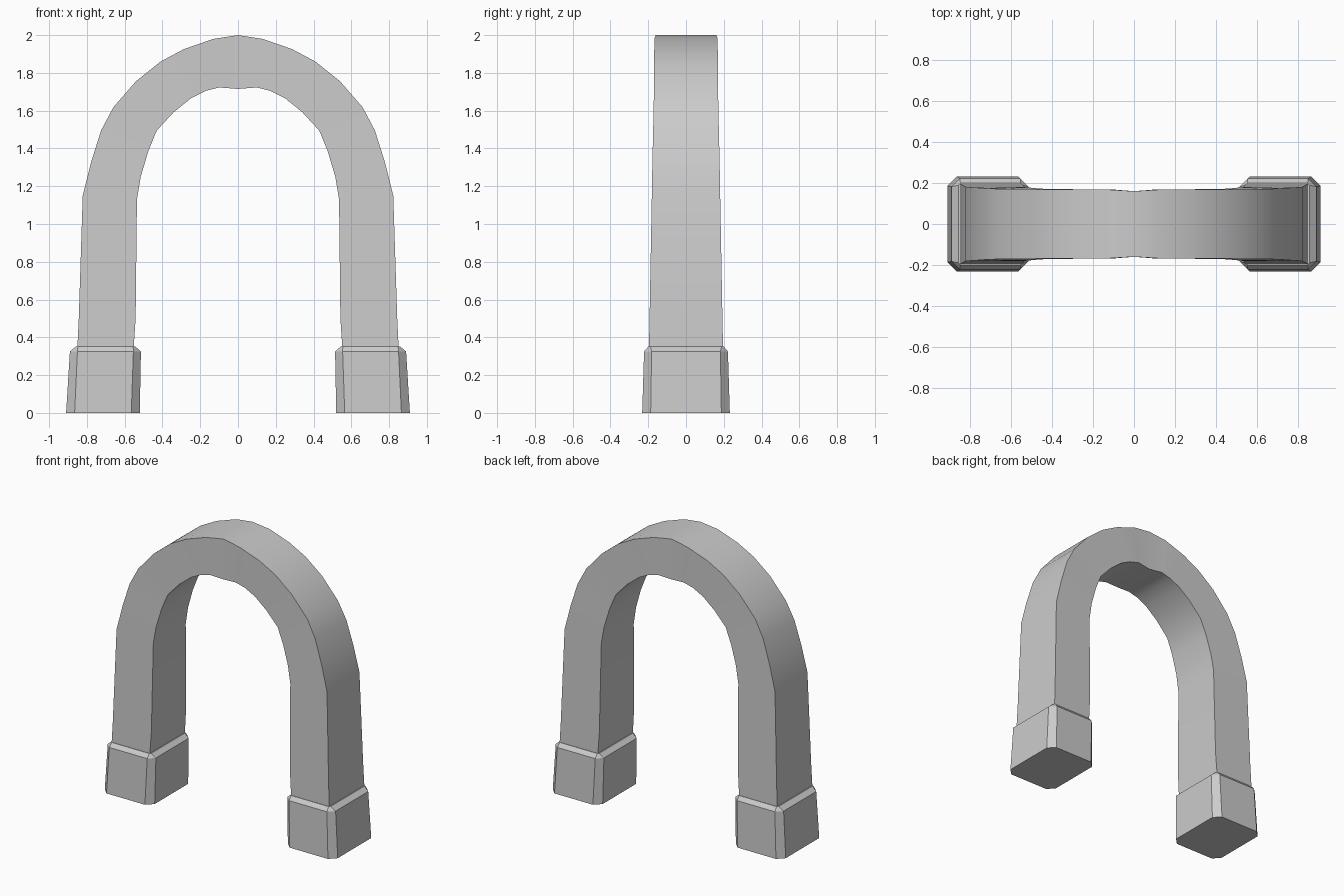
import bpy, bmesh

if "Cube" in bpy.data.objects:
    bpy.data.objects.remove(bpy.data.objects["Cube"])


def loft(name, rings, cap_start=False, cap_end=False):
    """Skin a list of equal-length point rings and mirror the result across x."""
    bm = bmesh.new()
    loops = [[bm.verts.new(p) for p in ring] for ring in rings]
    for a, b in zip(loops, loops[1:]):
        n = len(a)
        for i in range(n):
            j = (i + 1) % n
            bm.faces.new((a[i], a[j], b[j], b[i]))
    if cap_start:
        bm.faces.new(loops[0])
    if cap_end:
        bm.faces.new(loops[-1])
    bmesh.ops.recalc_face_normals(bm, faces=bm.faces)
    mesh = bpy.data.meshes.new(name)
    bm.to_mesh(mesh)
    bm.free()
    obj = bpy.data.objects.new(name, mesh)
    bpy.context.collection.objects.link(obj)
    mirror = obj.modifiers.new("Mirror", 'MIRROR')
    mirror.use_clip = True
    bpy.ops.object.select_all(action='DESELECT')
    obj.select_set(True)
    bpy.context.view_layer.objects.active = obj
    bpy.ops.object.modifier_apply(modifier="Mirror")
    # Outward normals on the whole mirrored part
    bm = bmesh.new()
    bm.from_mesh(mesh)
    bmesh.ops.recalc_face_normals(bm, faces=bm.faces)
    bm.to_mesh(mesh)
    bm.free()
    bpy.ops.object.shade_smooth_by_angle(angle=0.5)
    return obj


# Arch stations: outer x, outer z, inner x, inner z, half depth
stations = [
    (0.000, 2.000, 0.000, 1.715, 0.160),
    (0.130, 1.980, 0.100, 1.723, 0.168),
    (0.286, 1.926, 0.170, 1.705, 0.168),
    (0.410, 1.860, 0.250, 1.665, 0.169),
    (0.540, 1.756, 0.340, 1.592, 0.170),
    (0.660, 1.618, 0.430, 1.495, 0.171),
    (0.725, 1.495, 0.475, 1.385, 0.174),
    (0.778, 1.326, 0.515, 1.250, 0.178),
    (0.822, 1.150, 0.535, 1.130, 0.181),
    (0.843, 0.500, 0.542, 0.500, 0.193),
    (0.850, 0.350, 0.552, 0.350, 0.196),
]
loft("arch", [
    [(ox, -d, oz), (ox, d, oz), (ix, d, iz), (ix, -d, iz)]
    for ox, oz, ix, iz, d in stations
])


def foot_ring(z, x0, x1, d, c):
    """Rectangle with cut corners at height z."""
    return [(x0 + c, -d, z), (x1 - c, -d, z), (x1, -d + c, z), (x1, d - c, z),
            (x1 - c, d, z), (x0 + c, d, z), (x0, d - c, z), (x0, -d + c, z)]


# Feet: tapered blocks with a bevelled shoulder
loft("feet", [
    foot_ring(0.00, 0.520, 0.910, 0.232, 0.045),
    foot_ring(0.325, 0.514, 0.890, 0.222, 0.040),
    foot_ring(0.352, 0.545, 0.857, 0.199, 0.010),
], cap_start=True, cap_end=True)
